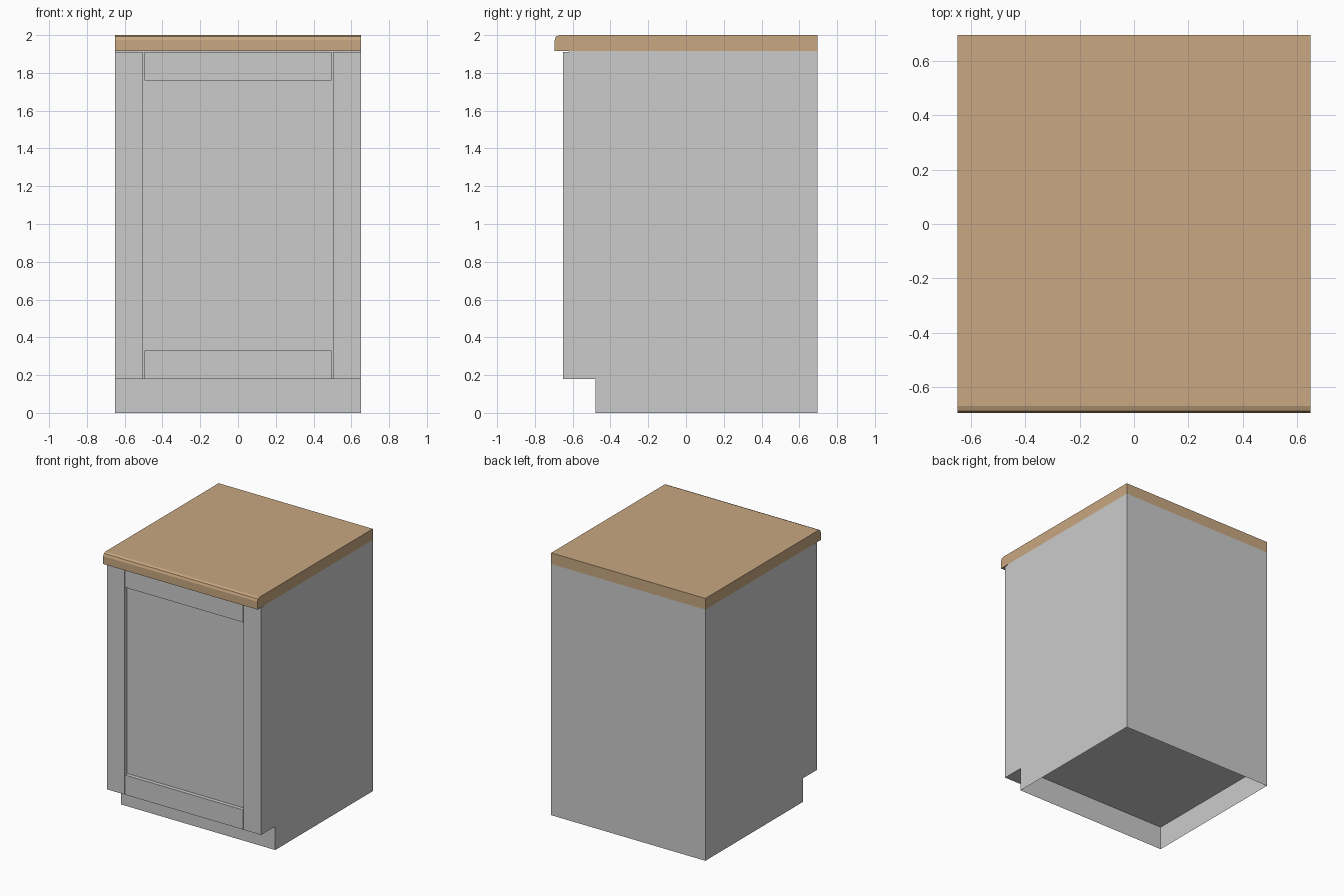
import bpy, bmesh

if "Cube" in bpy.data.objects:
    bpy.data.objects.remove(bpy.data.objects["Cube"])

HALF_W = 0.65     # half width of the cabinet
BACK = 0.695      # back plane
FACE = -0.65      # front of the door frame
PANEL = -0.62     # recessed front panel
KICK = 0.18       # toe kick height
TOP = 1.915       # underside of the worktop


def extrude_profile(name, points, drop_bottom=False):
    """Extrude a (y, z) side profile across the full cabinet width."""
    bm = bmesh.new()
    face = bm.faces.new([bm.verts.new((-HALF_W, y, z)) for y, z in points])
    geom = bmesh.ops.extrude_face_region(bm, geom=[face])["geom"]
    moved = [g for g in geom if isinstance(g, bmesh.types.BMVert)]
    bmesh.ops.translate(bm, verts=moved, vec=(2 * HALF_W, 0, 0))
    bmesh.ops.recalc_face_normals(bm, faces=bm.faces)
    if drop_bottom:
        low = [f for f in bm.faces if all(abs(v.co.z) < 1e-5 for v in f.verts)]
        bmesh.ops.delete(bm, geom=low, context='FACES_ONLY')
    return finish(name, bm)


def box(name, x0, x1, y0, y1, z0, z1):
    bm = bmesh.new()
    bmesh.ops.create_cube(bm, size=1)
    bmesh.ops.scale(bm, verts=bm.verts, vec=(x1 - x0, y1 - y0, z1 - z0))
    bmesh.ops.translate(bm, verts=bm.verts,
                        vec=((x0 + x1) / 2, (y0 + y1) / 2, (z0 + z1) / 2))
    return finish(name, bm)


def finish(name, bm):
    mesh = bpy.data.meshes.new(name)
    bm.to_mesh(mesh)
    bm.free()
    obj = bpy.data.objects.new(name, mesh)
    bpy.context.collection.objects.link(obj)
    return obj


# Cabinet carcass with toe kick, open underneath
extrude_profile("cabinet_body", [
    (-0.48, 0), (BACK, 0), (BACK, TOP), (PANEL, TOP), (PANEL, KICK), (-0.48, KICK)],
    drop_bottom=True)

# Cabinet floor, seen from below inside the plinth
bm = bmesh.new()
bm.faces.new([bm.verts.new(p) for p in (
    (-HALF_W, -0.48, KICK), (-HALF_W, BACK, KICK),
    (HALF_W, BACK, KICK), (HALF_W, -0.48, KICK))])
finish("cabinet_floor", bm)

# Upright door frame members, mirrored
stile = box("door_stile", 0.503, HALF_W, FACE, PANEL, KICK, TOP - 0.005)
stile.modifiers.new("mirror", 'MIRROR')

# Horizontal door frame members, with a thin gap beside the stiles
for name, z0, z1 in (("bottom_rail", KICK, 0.33), ("top_rail", 1.76, TOP - 0.005)):
    box(name, -0.496, 0.496, FACE, PANEL, z0, z1)

# Worktop with an eased front edge
worktop = extrude_profile("worktop", [
    (-0.695, TOP), (BACK, TOP), (BACK, 2.0),
    (-0.67, 2.0), (-0.688, 1.993), (-0.695, 1.975)])
wood = bpy.data.materials.new("wood")
wood.diffuse_color = (0.58, 0.39, 0.22, 1)
wood.use_nodes = True
wood.node_tree.nodes["Principled BSDF"].inputs["Base Color"].default_value = wood.diffuse_color
worktop.data.materials.append(wood)
